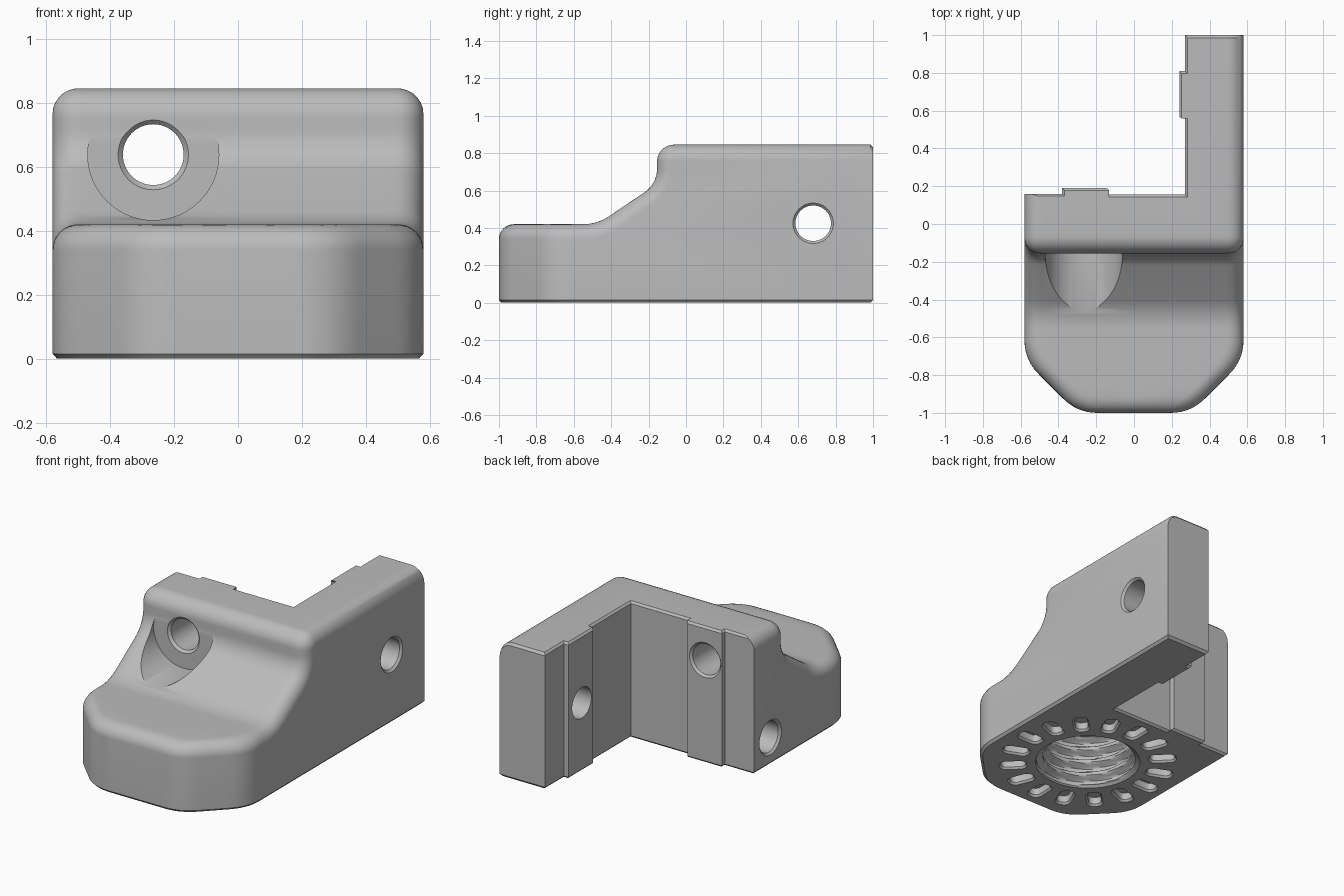
import bpy, bmesh, math
from mathutils import Vector

if "Cube" in bpy.data.objects:
    bpy.data.objects.remove(bpy.data.objects["Cube"])

HALF, TOP, NOSE, ROUND = 0.58, 0.845, 0.42, 0.08
CENTRE = Vector((0, -0.42, 0))

grey = bpy.data.materials.new("plain grey")
grey.use_nodes = True
grey.diffuse_color = (0.5, 0.5, 0.5, 1)
grey.node_tree.nodes["Principled BSDF"].inputs["Base Color"].default_value = (0.5, 0.5, 0.5, 1)


def finish(bm, name):
    bmesh.ops.recalc_face_normals(bm, faces=bm.faces)
    mesh = bpy.data.meshes.new(name)
    bm.to_mesh(mesh)
    bm.free()
    mesh.materials.append(grey)
    obj = bpy.data.objects.new(name, mesh)
    bpy.context.collection.objects.link(obj)
    return obj


def loft(bm, rings):
    """Closed skin through equal-length rings of points."""
    loops = [[bm.verts.new(p) for p in ring] for ring in rings]
    n = len(loops[0])
    for a, b in zip(loops, loops[1:]):
        for i in range(n):
            j = (i + 1) % n
            bm.faces.new((a[i], a[j], b[j], b[i]))
    bm.faces.new(loops[0])
    bm.faces.new(loops[-1])


def lathe(name, profile, axis, at, steps=48):
    """Turned solid: profile is (radius, position along the x or y axis)."""
    bm = bmesh.new()
    rings = []
    for r, h in profile:
        ring = []
        for k in range(steps):
            t = math.tau * k / steps
            u, v = r * math.cos(t), r * math.sin(t)
            ring.append((h, at[0] + u, at[1] + v) if axis == "x" else (at[0] + u, h, at[1] + v))
        rings.append(ring)
    loft(bm, rings)
    return finish(bm, name)


def cut(obj, cutter):
    cutter.hide_render = True
    mod = obj.modifiers.new("cut", "BOOLEAN")
    mod.operation, mod.solver, mod.object = "DIFFERENCE", "EXACT", cutter
    dg = bpy.context.evaluated_depsgraph_get()
    mesh = bpy.data.meshes.new_from_object(obj.evaluated_get(dg))
    obj.modifiers.remove(mod)
    obj.data = mesh
    bpy.data.objects.remove(cutter)


def smooth_min(a, b, k=0.076):
    h = max(k - abs(a - b), 0) / k
    return min(a, b) - h * h * k / 4


def edge_distance(x, y):
    """Distance inside the outline with its chamfered, rounded nose."""
    x = abs(x)
    diagonal = (1.3 - x + y) / math.sqrt(2)
    return smooth_min(smooth_min(HALF - x, diagonal), y + 1)


def half_width(y):
    if edge_distance(HALF, y) > -1e-7:
        return HALF
    lo, hi = 0, HALF
    for _ in range(40):
        mid = (lo + hi) / 2
        lo, hi = (mid, hi) if edge_distance(mid, y) > -1e-7 else (lo, mid)
    return lo


def fillet(a, b, c, r, steps=8):
    """Arc that rounds corner b between a and c."""
    a, b, c = Vector(a), Vector(b), Vector(c)
    u, v = (a - b).normalized(), (c - b).normalized()
    half = u.angle(v) / 2
    mid = b + (u + v).normalized() * r / math.sin(half)
    s, e = b + u * r / math.tan(half) - mid, b + v * r / math.tan(half) - mid
    return [mid + s.lerp(e, k / steps).normalized() * r for k in range(steps + 1)]


# Side profile of the top: flat nose, sloping saddle, high back
inset = [ROUND * (1 - math.cos(math.pi / 2 * k / 8)) for k in range(9)]
rows = [Vector((-1 + d, NOSE)) for d in inset]
rows += [Vector((-0.9 + 0.025 * k, NOSE)) for k in range(13)]
nose_end = len(rows) - 1
key = [(-0.6, NOSE), (-0.474, NOSE), (-0.155, 0.636), (-0.155, TOP), (1, TOP)]
for k, r in ((1, 0.25), (2, 0.15), (3, 0.09)):
    rows += fillet(key[k - 1], key[k], key[k + 1], r)
rows += [Vector((0.986, TOP)), Vector((1, TOP - 0.014))]

# Body skin: rows across, dropped along the surface normal near the edges
bm = bmesh.new()
grid = []
for i, p in enumerate(rows):
    normal = Vector((0, 1))
    if i > nose_end and p.x < -0.07:
        t = (rows[i + 1] - rows[i - 1]).normalized()
        normal = Vector((-t.y, t.x))
    w = half_width(p.x)
    xs = [-(w - d * 1.45) for d in inset]
    xs = xs + [0] + [-x for x in reversed(xs)]
    line = []
    for x in xs:
        d = min(max(edge_distance(x, p.x), 0), ROUND)
        q = p - normal * (ROUND - math.sqrt(ROUND ** 2 - (ROUND - d) ** 2))
        line.append(bm.verts.new((x, q.x, q.y)))
    grid.append(line)
for a, b in zip(grid, grid[1:]):
    for j in range(len(a) - 1):
        bm.faces.new((a[j], a[j + 1], b[j + 1], b[j]))

# Body walls and chamfered underside
last = grid[-1]
upper = grid[0] + [g[-1] for g in grid[1:nose_end + 1]] + [last[-1], last[0]]
upper += [g[0] for g in reversed(grid[1:nose_end + 1])]
right = len(grid[0]) + nose_end - 1
lower = [bm.verts.new((v.co.x, v.co.y, 0.015)) for v in upper]
base = [bm.verts.new((v.co.x * 0.976, v.co.y * 0.986, 0)) for v in upper]
for i in range(len(upper)):
    j = (i + 1) % len(upper)
    top_edge = [upper[i], upper[j]]
    if i == right:
        top_edge = [g[-1] for g in grid[nose_end:]]
    elif i == right + 1:
        top_edge = list(reversed(last))
    elif i == right + 2:
        top_edge = [g[0] for g in reversed(grid[nose_end:])]
    bm.faces.new(top_edge + [lower[j], lower[i]])
    bm.faces.new((lower[i], lower[j], base[j], base[i]))
bm.faces.new(base)
body = finish(bm, "corner_bracket")

# Inside corner with two raised pads and chamfered rims
plan = [(-0.7, 0.16), (-0.38, 0.16), (-0.38, 0.19), (-0.145, 0.19), (-0.145, 0.155),
        (0.27, 0.155), (0.27, 0.57), (0.24, 0.57), (0.24, 0.81), (0.27, 0.81),
        (0.27, 1.1), (-0.7, 1.1)]
c = 0.012
levels = [(-0.05, c), (0, c), (c, 0), (TOP - c, 0), (TOP, c), (0.9, c)]
bm = bmesh.new()
loft(bm, [[(x + s, y - s, z) for x, y in plan] for z, s in levels])
cut(body, finish(bm, "corner_cutter"))

# Bolt holes with chamfered mouths, the front one with a spot face
cut(body, lathe("front_hole_cutter", [(0.205, -1.1), (0.205, -0.157), (0.11, -0.157),
    (0.095, -0.142), (0.095, 0.177), (0.125, 0.207)], "y", (-0.265, 0.638), 64))
cut(body, lathe("arm_hole_cutter", [(0.125, 0.21), (0.095, 0.255 - 0.015), (0.095, 0.567),
    (0.125, 0.597)], "x", (0.68, 0.425)))
cut(body, lathe("side_hole_cutter", [(0.125, -0.597), (0.095, -0.567), (0.095, -0.1)],
    "x", (0, 0.17)))

# Threaded socket underneath
bm = bmesh.new()
rings = []
pitch, depth, levels, steps = 0.085, 0.32, 44, 64
for k in range(-1, levels + 1):
    z = depth * k / levels
    ring = []
    for s in range(steps):
        a = math.tau * s / steps
        wave = abs(((z / pitch + s / steps) % 1) * 2 - 1)
        r = 0.262 + 0.038 * min(max(wave * 2 - 0.5, 0), 1)
        r = max(r, 0.305 - max(z, 0) * 1.2)
        ring.append(CENTRE + Vector((r * math.cos(a), r * math.sin(a), z)))
    rings.append(ring)
loft(bm, rings)
cut(body, finish(bm, "thread_cutter"))

# Ring of short radial slots around the socket
bm = bmesh.new()
for k in range(16):
    a = math.tau * k / 16
    out, side = Vector((math.cos(a), math.sin(a), 0)), Vector((-math.sin(a), math.cos(a), 0))
    rings = []
    for z, grow in ((-0.01, 0.01), (0, 0.01), (0.012, 0), (0.055, 0)):
        ring = []
        for s in range(16):
            t = math.tau * (s + 0.5) / 16
            u = math.copysign(0.04, math.cos(t)) + (0.033 + grow) * math.cos(t)
            v = math.copysign(0.005, math.sin(t)) + (0.033 + grow) * math.sin(t)
            ring.append(CENTRE + out * (0.437 + u) + side * v + Vector((0, 0, z)))
        rings.append(ring)
    loft(bm, rings)
cut(body, finish(bm, "slot_cutter"))

# Smooth rounded skin, crisp machined edges
bpy.ops.object.select_all(action="DESELECT")
body.select_set(True)
bpy.context.view_layer.objects.active = body
bpy.ops.object.shade_smooth_by_angle(angle=math.radians(30))
